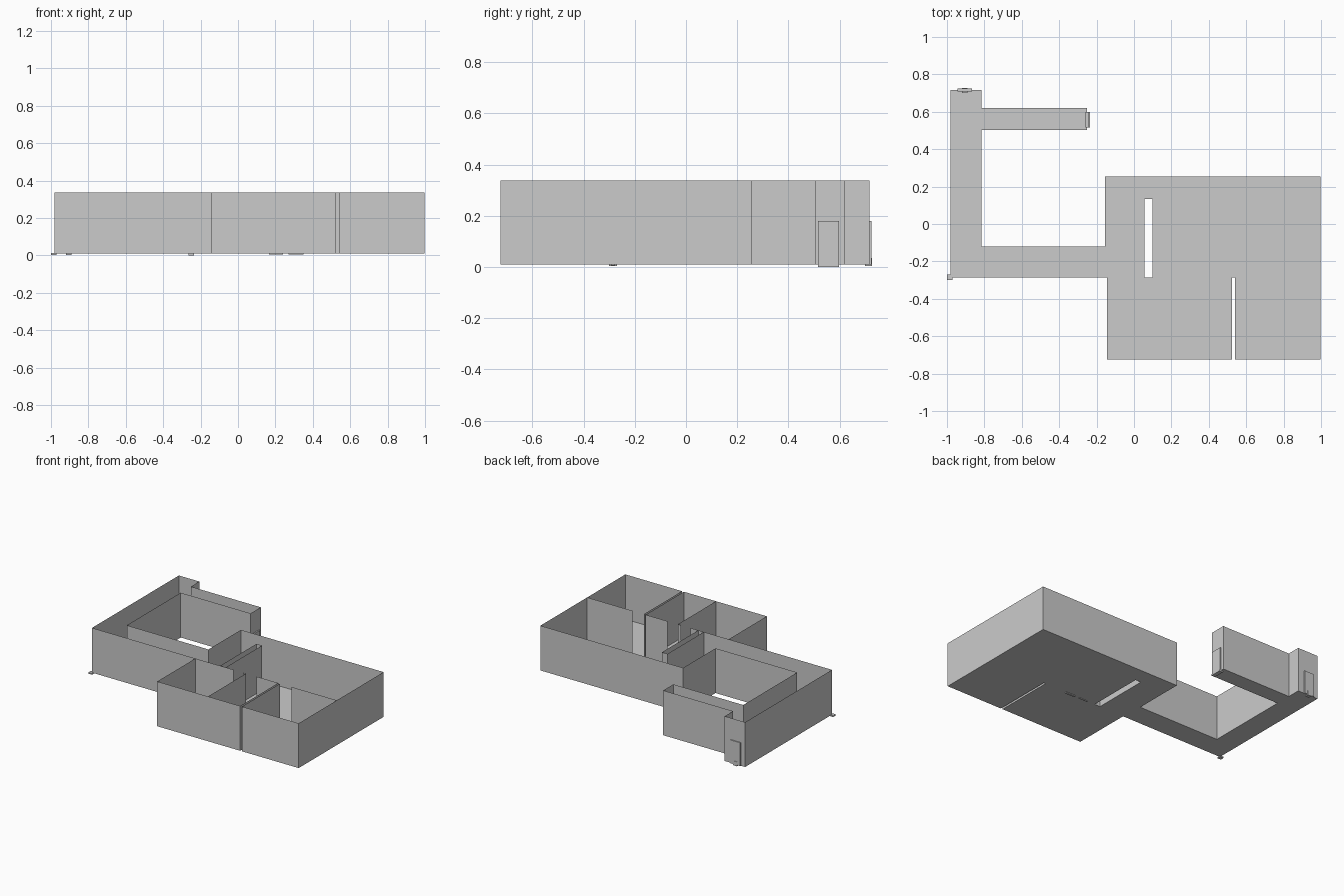
import bpy, bmesh

FLOOR, TOP = 0.01, 0.337


def finish(name, bm):
    mesh = bpy.data.meshes.new(name)
    bm.to_mesh(mesh)
    bm.free()
    obj = bpy.data.objects.new(name, mesh)
    bpy.context.collection.objects.link(obj)
    return obj


def floor(name, *rects):
    # thin sheet assembled from (x0, y0, x1, y1) panels
    bm = bmesh.new()
    for x0, y0, x1, y1 in rects:
        bm.faces.new([bm.verts.new((x, y, FLOOR)) for x, y in
                      ((x0, y0), (x1, y0), (x1, y1), (x0, y1))])
    finish(name, bm)


def wall(name, *points):
    # sheet wall following a plan polyline
    bm = bmesh.new()
    low = [bm.verts.new((x, y, FLOOR)) for x, y in points]
    high = [bm.verts.new((x, y, TOP)) for x, y in points]
    for i in range(len(points) - 1):
        bm.faces.new((low[i], low[i + 1], high[i + 1], high[i]))
    finish(name, bm)


def box(name, x, y, z):
    bm = bmesh.new()
    bmesh.ops.create_cube(bm, size=1)
    for v in bm.verts:
        v.co = [a[0] + (c + 0.5) * (a[1] - a[0]) for a, c in zip((x, y, z), v.co)]
    finish(name, bm)


# Floors
floor("corridor_floor", (-0.98, -0.285, -0.815, 0.717),
      (-0.815, 0.503, -0.25, 0.62), (-0.815, -0.285, -0.155, -0.12))
floor("main_floor", (-0.155, -0.285, 0.055, 0.255),
      (0.055, 0.135, 0.10, 0.255), (0.10, -0.285, 0.998, 0.255))
floor("front_room_floor", (-0.145, -0.725, 0.525, -0.285),
      (0.54, -0.725, 0.998, -0.285))

# Corridor walls
wall("corridor_outer_wall", (-0.145, -0.285), (-0.98, -0.285), (-0.98, 0.717),
     (-0.815, 0.717), (-0.815, 0.62), (-0.25, 0.62), (-0.25, 0.503),
     (-0.815, 0.503), (-0.815, -0.12), (-0.155, -0.12), (-0.155, 0.255),
     (0.998, 0.255), (0.998, -0.725), (0.54, -0.725), (0.54, -0.285))

# Front room walls with full-height doorway gaps
wall("left_room_wall", (0.165, -0.285), (-0.145, -0.285), (-0.145, -0.725),
     (0.525, -0.725), (0.525, -0.285), (0.35, -0.285))
wall("room_divider", (0.24, -0.285), (0.265, -0.285), (0.265, -0.725))
wall("right_room_wall", (0.63, -0.285), (0.998, -0.285))

# Hollow partition in the main room
wall("partition", (0.055, -0.285), (0.055, 0.135), (0.10, 0.135), (0.10, -0.285))

# Doors
box("back_door", (-0.945, -0.865), (0.708, 0.724), (FLOOR, 0.18))
box("end_door", (-0.258, -0.240), (0.515, 0.598), (FLOOR, 0.18))

# Thresholds and small corner pieces
box("room_threshold", (0.27, 0.35), (-0.293, -0.277), (0.005, 0.012))
box("thin_threshold", (0.165, 0.24), (-0.286, -0.280), (0.005, 0.012))
box("corner_foot", (-1.0, -0.97), (-0.30, -0.27), (0.003, 0.012))
box("back_door_sill", (-0.92, -0.89), (0.70, 0.727), (0.003, 0.035))
box("end_door_sill", (-0.265, -0.235), (0.515, 0.598), (0.0, 0.012))
